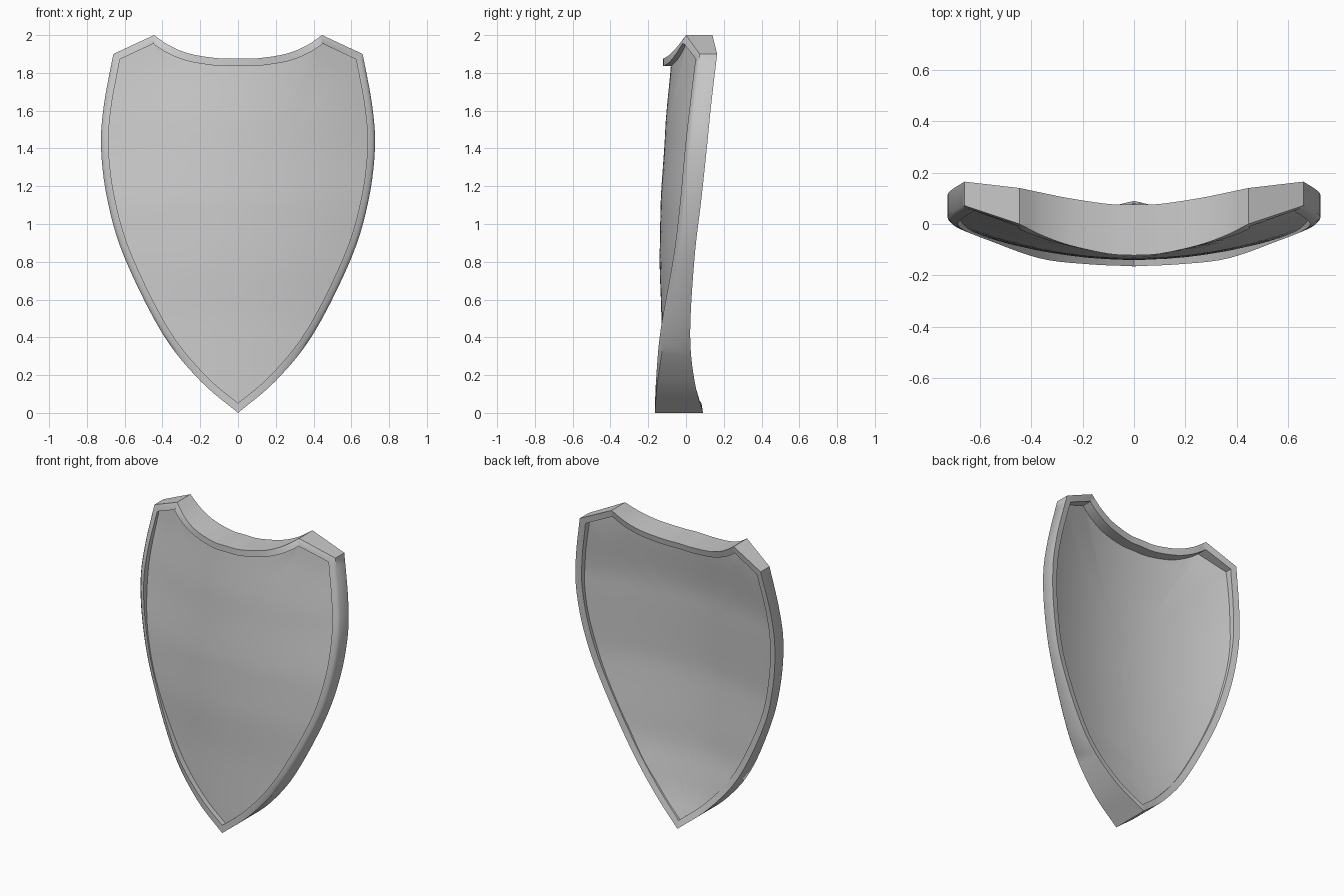
import bpy, bmesh, math
from mathutils import Vector

if "Cube" in bpy.data.objects:
    bpy.data.objects.remove(bpy.data.objects["Cube"])

# Half-outline stations: x, z, front y, back y, front lip
SIDE = [(0, 0, -.165, .09, 0), (.2, .17, -.15, .045, .007), (.4, .42, -.11, .022, .024),
        (.6, .82, -.04, .045, .025), (.69, 1.12, -.005, .08, .025),
        (.725, 1.4, .02, .11, .025), (.71, 1.63, .045, .133, .025),
        (.66, 1.9, .072, .165, .02)]
SCALLOP = [(.445, 2, 0, .14, .01), (.36, 1.943, -.043, .122, .005),
           (.25, 1.9, -.083, .1, 0), (.1, 1.877, -.116, .078, 0), (0, 1.877, -.122, .075, 0)]


def spline(pts, steps):
    """Catmull-Rom curve through stations."""
    p = [Vector(q) for q in pts]
    p = [2 * p[0] - p[1]] + p + [2 * p[-1] - p[-2]]
    out = []
    for i in range(1, len(p) - 2):
        a, b, c, d = p[i - 1:i + 3]
        for s in range(steps):
            t = s / steps
            out.append(b + (c - a) * (t / 2) + (2 * a - 5 * b + 4 * c - d) * (t * t / 2)
                       + (3 * b - a - 3 * c + d) * (t ** 3 / 2))
    return out + [p[-2]]


def lerp_table(table, z):
    for (z0, v0), (z1, v1) in zip(table, table[1:]):
        if z <= z1:
            t = max(0, (z - z0) / (z1 - z0))
            t = t * t * (3 - 2 * t) * .4 + t * .6
            return v0 + (v1 - v0) * t
    return table[-1][1]


def finish(bm, name):
    bmesh.ops.recalc_face_normals(bm, faces=bm.faces)
    me = bpy.data.meshes.new(name)
    bm.to_mesh(me)
    bm.free()
    ob = bpy.data.objects.new(name, me)
    bpy.context.collection.objects.link(ob)
    bpy.ops.object.select_all(action='DESELECT')
    ob.select_set(True)
    bpy.context.view_layer.objects.active = ob
    bpy.ops.object.shade_smooth_by_angle(angle=math.radians(48))
    return ob


def bridge(bm, rings, closed=False):
    pairs = list(zip(rings, rings[1:])) + ([(rings[-1], rings[0])] if closed else [])
    for a, b in pairs:
        for i in range(len(a)):
            j = (i + 1) % len(a)
            bm.faces.new((a[i], a[j], b[j], b[i]))


# Full closed outline, counter-clockwise from the bottom tip
half = spline(SIDE, 5) + spline(SCALLOP, 5)
loop = half + [Vector((-p[0], *p[1:])) for p in half[-2:0:-1]]
n = len(loop)

# Mitred inward directions
inward = []
for i in range(n):
    p, a, b = (Vector(loop[k % n][:2]) for k in (i, i - 1, i + 1))
    d0, d1 = (p - a).normalized(), (b - p).normalized()
    m = (Vector((-d0.y, d0.x)) + Vector((-d1.y, d1.x))).normalized()
    inward.append(m / m.dot(Vector((-d0.y, d0.x))))

# Rim: a five-sided section swept around the outline
bm = bmesh.new()
sections = []
for p, m in zip(loop, inward):
    x, z, yf, yb, d = p
    prof = [(0, yf), (.014, yf - .6 * d), (.04, yf - d), (.04, yb - .008), (0, yb)]
    sections.append([bm.verts.new((x + m.x * o, y, z + m.y * o)) for o, y in prof])
bridge(bm, sections, closed=True)
finish(bm, "shield_rim")

# Panel: curved front and back faces set inside the rim
FRONT = [(0, -.13), (.5, -.13), (.8, -.14), (1.1, -.135), (1.5, -.11), (1.9, -.076)]
FRONT_CURVE = [(0, .25), (.5, .25), (1, .27), (1.9, .38)]
BACK = [(0, .075), (.25, .005), (.5, -.04), (1, -.07), (1.5, -.05), (1.9, .005)]
BACK_CURVE = [(0, .26), (1.9, .28)]
bm = bmesh.new()


def panel_side(centre, curve):
    def vert(x, z):
        return bm.verts.new((x, lerp_table(centre, z) + lerp_table(curve, z) * x * x, z))
    cx, cz = 0, 1.15
    rings = []
    for k in range(12, 0, -1):
        t = k / 12
        rings.append([vert(cx + (p[0] + m.x * .038 - cx) * t, cz + (p[1] + m.y * .038 - cz) * t)
                      for p, m in zip(loop, inward)])
    bridge(bm, rings)
    mid = vert(cx, cz)
    for i in range(n):
        bm.faces.new((rings[-1][i], rings[-1][(i + 1) % n], mid))
    return rings[0]


bridge(bm, [panel_side(FRONT, FRONT_CURVE), panel_side(BACK, BACK_CURVE)])
finish(bm, "shield_panel")
